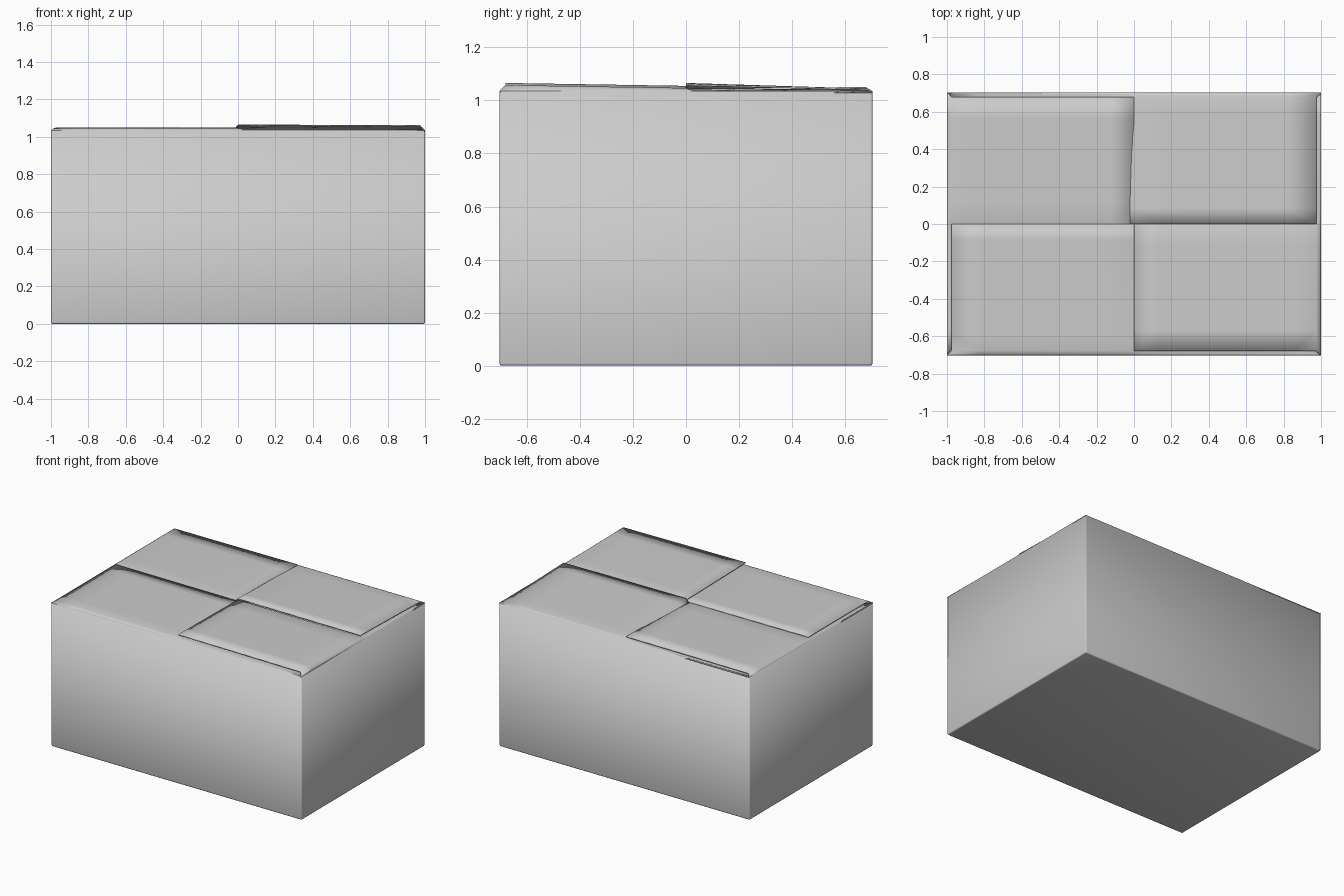
import bpy, bmesh
from mathutils import Vector

if "Cube" in bpy.data.objects:
    bpy.data.objects.remove(bpy.data.objects["Cube"])

HX, HY, RIM, SHEET = 1.0, 0.703, 1.035, 0.006


def finish(bm, name, thickness):
    mesh = bpy.data.meshes.new(name)
    bm.to_mesh(mesh)
    bm.free()
    ob = bpy.data.objects.new(name, mesh)
    bpy.context.collection.objects.link(ob)
    wall = ob.modifiers.new("thickness", 'SOLIDIFY')
    wall.thickness = thickness
    wall.offset = -1
    bpy.ops.object.select_all(action='DESELECT')
    ob.select_set(True)
    bpy.context.view_layer.objects.active = ob
    bpy.ops.object.shade_smooth_by_angle(angle=0.9)
    return ob


# Open-topped carton with softened corners
bm = bmesh.new()
bmesh.ops.create_cube(bm, size=1)
for v in bm.verts:
    v.co = Vector((v.co.x * 2 * HX, v.co.y * 2 * HY, (v.co.z + 0.5) * RIM))
top = [f for f in bm.faces if f.normal.z > 0.9]
bmesh.ops.delete(bm, geom=top, context='FACES')
edges = [e for e in bm.edges if not e.is_boundary]
bmesh.ops.bevel(bm, geom=edges, offset=0.008, segments=3, profile=0.5, affect='EDGES')
finish(bm, "carton_body", SHEET)


def lerp(a, b, t):
    return a + (b - a) * t


def flap(name, d, length, width, hinge, tip):
    """Flap folded in from the rim; heights run under edge, middle, middle, over edge."""
    d = Vector(d)
    along = Vector((d.y, -d.x))
    bm = bmesh.new()
    rows = []
    n = 6
    cols = [(-1 + i / n, 0, i / n) for i in range(n)]
    cols += [(-0.03, 0, 1.0)]                      # crease where it dives under its neighbour
    cols += [(i / n, 2, i / n) for i in range(n + 1)]
    us = [0, 0.008, 0.016, 0.025] + [lerp(0.025, length, i / 8) for i in range(1, 9)]
    for u in us:
        bend = min(u / 0.025, 1)
        w = width - 0.023 * bend
        t = max(0, (u - 0.025) / (length - 0.025))
        row = []
        for s, k, f in cols:
            zh = lerp(hinge[k], hinge[k + 1], f)
            zt = lerp(tip[k], tip[k + 1], f)
            z = lerp(RIM, lerp(zh, zt, t), 1 - (1 - bend) ** 1.4)
            p = d * (length - u) + along * (s * w)
            row.append(bm.verts.new((p.x, p.y, z)))
        rows.append(row)
    for a, b in zip(rows, rows[1:]):
        for i in range(len(a) - 1):
            bm.faces.new((a[i], b[i], b[i + 1], a[i + 1]))
    finish(bm, name, SHEET)


# Four flaps tucked in a pinwheel, each over one neighbour and under the other
flap("right_flap", (1, 0), HX, HY,
     (1.034, 1.040, 1.047, 1.058), (1.036, 1.042, 1.055, 1.066))
flap("back_flap", (0, 1), HY, HX,
     (1.032, 1.038, 1.045, 1.045), (1.034, 1.036, 1.066, 1.062))
flap("left_flap", (-1, 0), HX, HY,
     (1.034, 1.036, 1.043, 1.047), (1.034, 1.036, 1.043, 1.051))
flap("front_flap", (0, -1), HY, HX,
     (1.038, 1.042, 1.046, 1.048), (1.034, 1.036, 1.047, 1.050))
